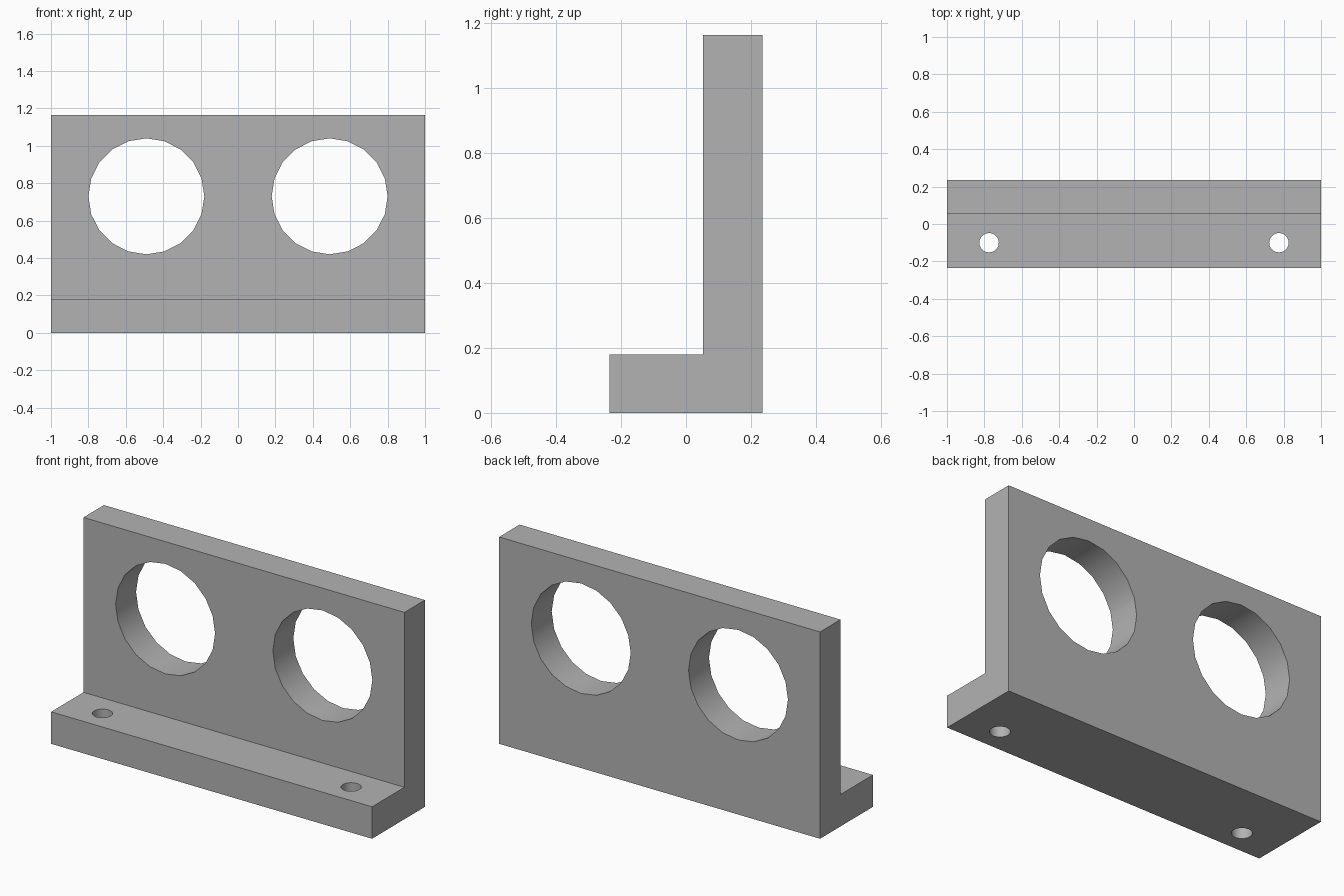
import bpy
import bmesh
import math

default = bpy.data.objects.get("Cube")
if default:
    bpy.data.objects.remove(default, do_unlink=True)

HALF_LENGTH = 1.0
DEPTH = 0.235        # half of the overall depth
WALL_FRONT = 0.053   # front face of the upright wall
FOOT_TOP = 0.18
HEIGHT = 1.165

grey = bpy.data.materials.new("plain grey")
grey.use_nodes = True
colour = (0.45, 0.45, 0.45, 1.0)
grey.diffuse_color = colour
grey.node_tree.nodes["Principled BSDF"].inputs["Base Color"].default_value = colour


def make_bracket():
    """L-shaped profile in the YZ plane, extruded along x."""
    profile = [(-DEPTH, 0), (DEPTH, 0), (DEPTH, HEIGHT),
               (WALL_FRONT, HEIGHT), (WALL_FRONT, FOOT_TOP), (-DEPTH, FOOT_TOP)]
    bm = bmesh.new()
    face = bm.faces.new([bm.verts.new((-HALF_LENGTH, y, z)) for y, z in profile])
    result = bmesh.ops.extrude_face_region(bm, geom=[face])
    moved = [v for v in result["geom"] if isinstance(v, bmesh.types.BMVert)]
    bmesh.ops.translate(bm, verts=moved, vec=(2 * HALF_LENGTH, 0, 0))
    bmesh.ops.recalc_face_normals(bm, faces=bm.faces)
    mesh = bpy.data.meshes.new("angle_bracket")
    bm.to_mesh(mesh)
    bm.free()
    mesh.materials.append(grey)
    obj = bpy.data.objects.new("angle_bracket", mesh)
    bpy.context.collection.objects.link(obj)
    return obj


def drill(target, radius, location, tilt=0.0):
    """Cut a round hole through the target and discard the cutter."""
    bpy.ops.mesh.primitive_cylinder_add(vertices=20, radius=radius, depth=0.6,
                                        location=location, rotation=(tilt, 0, 0))
    cutter = bpy.context.object
    cutter.name = "hole_cutter"
    cutter.hide_render = True
    cutter.data.materials.append(grey)
    cut = target.modifiers.new("hole", 'BOOLEAN')
    cut.operation = 'DIFFERENCE'
    cut.solver = 'EXACT'
    cut.object = cutter
    bpy.ops.object.select_all(action='DESELECT')
    target.select_set(True)
    bpy.context.view_layer.objects.active = target
    bpy.ops.object.modifier_apply(modifier=cut.name)
    bpy.data.objects.remove(cutter, do_unlink=True)


bracket = make_bracket()
for side in (-1, 1):
    # Large opening through the wall
    drill(bracket, 0.31, (side * 0.49, 0.15, 0.73), math.pi / 2)
    # Small mounting hole through the foot
    drill(bracket, 0.052, (side * 0.775, -0.1, 0.09))

bpy.ops.object.shade_smooth_by_angle(angle=math.radians(30))
